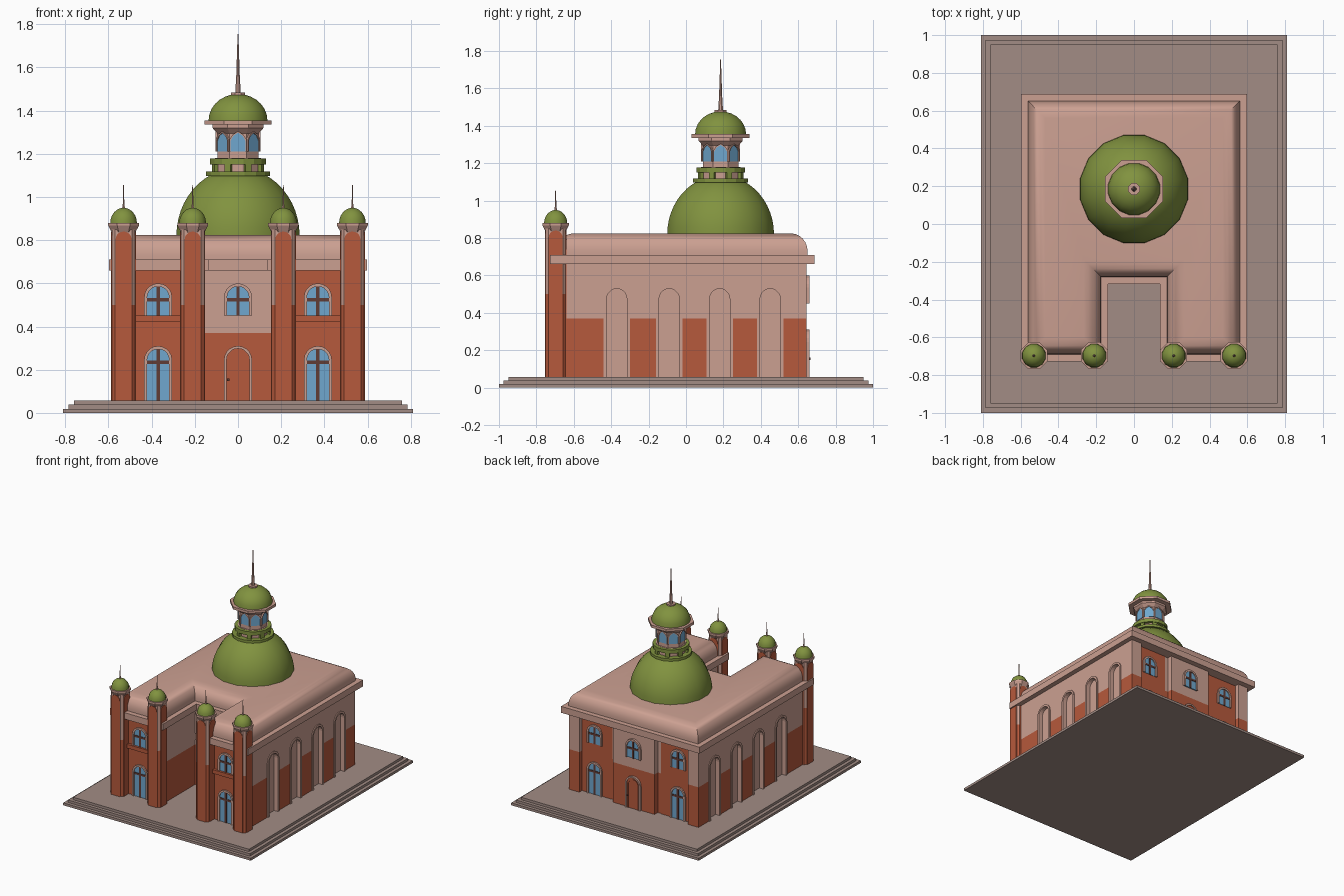
import bpy, bmesh, math
from mathutils import Vector

if "Cube" in bpy.data.objects:
    bpy.data.objects.remove(bpy.data.objects["Cube"])

def material(name, rgb):
    m = bpy.data.materials.new(name)
    m.diffuse_color = (*rgb, 1)
    m.use_nodes = True
    m.node_tree.nodes["Principled BSDF"].inputs["Base Color"].default_value = m.diffuse_color
    return m

PINK = material("pink_plaster", (0.60, 0.35, 0.285))
BRICK = material("red_brick", (0.47, 0.10, 0.045))
GREEN = material("olive_green", (0.22, 0.29, 0.05))
BLUE = material("window_blue", (0.16, 0.39, 0.62))
STONE = material("grey_stone", (0.36, 0.265, 0.235))
DARK = material("dark_brown", (0.12, 0.045, 0.035))

def make(name, verts, faces, mat, smooth=None):
    me = bpy.data.meshes.new(name)
    me.from_pydata([tuple(v) for v in verts], [], faces)
    bm = bmesh.new()
    bm.from_mesh(me)
    bmesh.ops.recalc_face_normals(bm, faces=bm.faces)
    bm.to_mesh(me)
    bm.free()
    me.materials.append(mat)
    if smooth:
        me.shade_smooth()
        me.set_sharp_from_angle(angle=math.radians(smooth))
    ob = bpy.data.objects.new(name, me)
    bpy.context.collection.objects.link(ob)
    return ob

def loft(name, loops, mat, smooth=None):
    """Skin equal-length closed loops and cap both ends."""
    n = len(loops[0])
    faces = [(k * n + i, k * n + (i + 1) % n, (k + 1) * n + (i + 1) % n, (k + 1) * n + i)
             for k in range(len(loops) - 1) for i in range(n)]
    faces += [tuple(range(n)), tuple(range((len(loops) - 1) * n, len(loops) * n))]
    return make(name, [v for l in loops for v in l], faces, mat, smooth)

def prism(name, outline, z0, z1, mat):
    return loft(name, [[(x, y, z) for x, y in outline] for z in (z0, z1)], mat)

def box(name, x0, x1, y0, y1, z0, z1, mat):
    return prism(name, [(x0, y0), (x1, y0), (x1, y1), (x0, y1)], z0, z1, mat)

def lathe(name, cx, cy, profile, n, mat, smooth=None):
    """Revolve (radius, z) points; flat sides face the axes."""
    loops = [[(cx + r * math.cos((i + .5) * math.tau / n), cy + r * math.sin((i + .5) * math.tau / n), z)
              for i in range(n)] for r, z in profile]
    return loft(name, loops, mat, smooth)

def dome(name, cx, cy, r, z, h, n, rings, mat, end=90):
    prof = [(max(r * math.cos(a), .002), z + h * math.sin(a))
            for a in (math.radians(end) * k / rings for k in range(rings + 1))]
    return lathe(name, cx, cy, prof, n, mat, 40)

# A wall frame is (origin, across, outward); shapes on it use (across, z)
def wall_frame(x, y, nx, ny):
    return Vector((x, y, 0)), Vector((-ny, nx, 0)), Vector((nx, ny, 0))

def plate(name, frame, outline, d0, d1, mat):
    o, u, n = frame
    return loft(name, [[o + u * a + n * d + Vector((0, 0, z)) for a, z in outline] for d in (d0, d1)], mat)

def rect(a0, a1, z0, z1):
    return [(a0, z0), (a1, z0), (a1, z1), (a0, z1)]

def arch(h, z0, top, n=10):
    return [(-h, z0)] + [(-h * math.cos(math.pi * k / n), top - h + h * math.sin(math.pi * k / n))
                         for k in range(n + 1)] + [(h, z0)]

def arch_band(h, z0, top, w):
    return arch(h, z0, top) + arch(h - w, z0, top - w)[::-1]

def window(name, frame, h, z0, top):
    plate(name + "_pane", frame, arch(h - .005, z0, top - .005), -.01, .008, BLUE)
    plate(name + "_frame", frame, arch_band(h, z0, top, .014), -.01, .016, PINK)
    plate(name + "_mullion", frame, rect(-.008, .008, z0, top - .012), 0, .012, DARK)
    plate(name + "_crossbar", frame, rect(-h + .01, h - .01, top - h - .018, top - h - .003), 0, .012, DARK)

def door(name, frame):
    plate(name + "_frame", frame, arch_band(.065, .057, .31, .012), -.01, .016, PINK)
    plate(name + "_leaf", frame, arch(.055, .057, .3), -.01, .008, BRICK)
    plate(name + "_moulding", frame, arch_band(.047, .057, .285, .006), 0, .012, BRICK)
    plate(name + "_knob", frame, rect(-.051, -.039, .148, .16), 0, .02, DARK)

# Stepped base
for i in range(3):
    box("base_step", -.81 + .025 * i, .81 - .025 * i, -1 + .025 * i, 1 - .025 * i,
        .019 * i, .019 * (i + 1), STONE)

# U-shaped body
def u_shape(o, X=.56, F=.69, B=.65, I=.175, R=-.28):
    return [(-X + o, -F + o), (-I - o, -F + o), (-I - o, R + o), (I + o, R + o),
            (I + o, -F + o), (X - o, -F + o), (X - o, B - o), (-X + o, B - o)]

core = u_shape(0, X=.53, F=.67, B=.605)
prism("lower_body", core, .057, .37, BRICK)
prism("upper_body", core, .37, .71, PINK)
prism("cornice", u_shape(-.038), .66, .71, PINK)
prof = [(0, .705), (0, .73)] + [(.09 * (1 - math.cos(a)), .73 + .095 * math.sin(a))
                                for a in (math.radians(15 * k) for k in range(1, 7))]
loft("roof", [[(x, y, z) for x, y in u_shape(o)] for o, z in prof], PINK, 40)

# Side walls with arched niches
niches = (-.37, -.09, .18, .45)
Y0, Y1 = -.67, .605
for s in (-1, 1):
    side = (Vector((s * .53, 0, 0)), Vector((0, 1, 0)), Vector((s, 0, 0)))
    top = [(Y0, .37)]
    for c in niches:
        top += [(c + a, z) for a, z in arch(.06, .37, .535)]
    plate("side_wall_upper", side, top + [(Y1, .37), (Y1, .68), (Y0, .68)], -.005, .03, PINK)
    edges = [Y0] + [c + d for c in niches for d in (-.06, .06)] + [Y1]
    for a, b in zip(edges[::2], edges[1::2]):
        plate("side_pier", side, rect(a, b, .057, .37), -.005, .03, BRICK)
    for c in niches:
        f = (side[0] + Vector((0, c, 0)), side[1], side[2])
        plate("niche_back", f, arch(.062, .057, .537), -.01, .003, PINK)
        plate("niche_frame", f, arch_band(.07, .057, .545, .016), 0, .037, PINK)

# Back centre bay and corner piers
for x0, x1 in ((-.18, .18), (-.56, -.47), (.47, .56)):
    box("back_pier_lower", x0, x1, .60, .645, .057, .37, BRICK)
    box("back_pier_upper", x0, x1, .60, .645, .37, .68, PINK)

# Wing fronts and back bays
for s in (-1, 1):
    front = wall_frame(s * .37, -.67, 0, -1)
    plate("wing_brick", front, rect(-.19, .19, .057, .66), -.005, .005, BRICK)
    plate("wing_band", front, rect(-.12, .12, .42, .45), 0, .025, BRICK)
    window("wing_upper_window", front, .065, .45, .60)
    window("wing_lower_window", front, .065, .057, .31)
    back = wall_frame(s * .36, .605, 0, 1)
    plate("bay_brick", back, rect(-.15, .15, .057, .66), -.005, .005, BRICK)
    window("bay_upper_window", back, .065, .45, .60)
    window("bay_lower_window", back, .065, .057, .31)

# Entrances with a window above
for f in (wall_frame(0, -.28, 0, -1), wall_frame(0, .645, 0, 1)):
    door("door", f)
    window("centre_window", f, .065, .45, .60)

# Corner towers
def chamfered(cx, cy, a, c):
    return [(cx + x, cy + y) for x, y in ((-c, -a), (c, -a), (a, -c), (a, c),
                                          (c, a), (-c, a), (-a, c), (-a, -c))]

for x in (-.53, -.21, .21, .53):
    y = -.697
    prism("tower_lower", chamfered(x, y, .054, .039), .057, .5, BRICK)
    prism("tower_upper", chamfered(x, y, .054, .039), .5, .85, PINK)
    for nx, ny in ((1, 0), (-1, 0), (0, 1), (0, -1)):
        f = wall_frame(x + nx * .054, y + ny * .054, nx, ny)
        plate("tower_panel", f, arch(.037, .057, .84), -.004, .004, BRICK)
    lathe("tower_cap", x, y, [(.058, .835), (.064, .845), (.077, .868), (.077, .88)], 8, PINK)
    dome("tower_dome", x, y, .064, .88, .07, 12, 6, GREEN)
    lathe("tower_spire", x, y, [(.008, .945), (.004, .97), (.002, 1.055)], 6, PINK)

# Main dome and neck
DY = .185
dome("main_dome", 0, DY, .291, .82, .315, 16, 9, GREEN, 65)
lathe("neck_lower_ring", 0, DY, [(.15, 1.098), (.15, 1.118)], 16, GREEN)
lathe("neck", 0, DY, [(.108, 1.1), (.108, 1.18)], 16, PINK)
lathe("neck_upper_ring", 0, DY, [(.132, 1.15), (.132, 1.178)], 16, GREEN)
for k in range(8):
    a = (k + .5) * math.pi / 4
    f = wall_frame(.1 * math.cos(a), DY + .1 * math.sin(a), math.cos(a), math.sin(a))
    plate("neck_post", f, rect(-.015, .015, 1.11, 1.16), 0, .025, GREEN)

# Lantern with eight windows
lathe("lantern", 0, DY, [(.103, 1.17), (.103, 1.295), (.128, 1.32), (.128, 1.34)], 8, PINK)
for k in range(8):
    a = k * math.pi / 4
    f = wall_frame(.095 * math.cos(a), DY + .095 * math.sin(a), math.cos(a), math.sin(a))
    point = [(-.034, 1.21), (-.034, 1.262), (-.022, 1.283), (0, 1.298),
             (.022, 1.283), (.034, 1.262), (.034, 1.21)]
    rim = [(b * 1.15, z + (.006 if z > 1.25 else 0)) for b, z in point]
    plate("lantern_pane", f, point, -.005, .004, BLUE)
    plate("lantern_frame", f, rim + point[::-1], -.005, .01, PINK)
lathe("lantern_eave", 0, DY, [(.167, 1.335), (.167, 1.355)], 8, PINK)
dome("lantern_dome", 0, DY, .139, 1.355, .122, 16, 7, GREEN)
lathe("finial_base", 0, DY, [(.034, 1.47), (.034, 1.484)], 8, PINK)
lathe("finial_spire", 0, DY, [(.014, 1.48), (.009, 1.56), (.002, 1.755)], 8, PINK)
